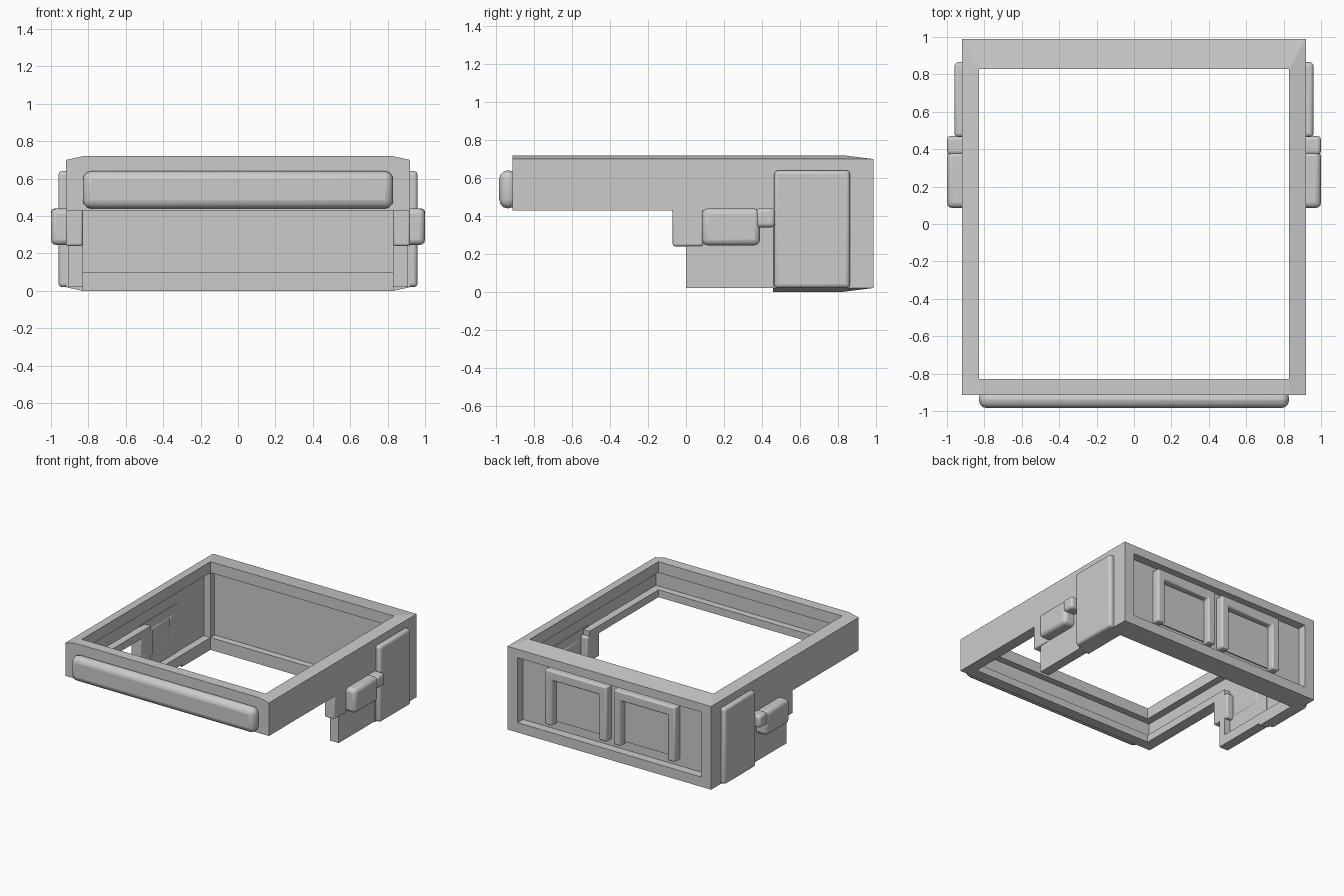
import bpy, bmesh

if "Cube" in bpy.data.objects:
    bpy.data.objects.remove(bpy.data.objects["Cube"])


def finish(name, bm, bevel=0.0, mirror=False):
    bmesh.ops.remove_doubles(bm, verts=bm.verts, dist=1e-5)
    bmesh.ops.recalc_face_normals(bm, faces=bm.faces)
    me = bpy.data.meshes.new(name)
    bm.to_mesh(me)
    bm.free()
    ob = bpy.data.objects.new(name, me)
    bpy.context.collection.objects.link(ob)
    if bevel:
        m = ob.modifiers.new("bevel", "BEVEL")
        m.width = bevel
        m.segments = 3
    if mirror:
        ob.modifiers.new("mirror", "MIRROR")
    bpy.ops.object.select_all(action="DESELECT")
    bpy.context.view_layer.objects.active = ob
    ob.select_set(True)
    bpy.ops.object.shade_smooth_by_angle(angle=0.6)
    return ob


def box(name, x, y, z, bevel=0.0, mirror=False):
    bm = bmesh.new()
    bmesh.ops.create_cube(bm, size=1)
    for v in bm.verts:
        for i, r in enumerate((x, y, z)):
            v.co[i] = r[1] if v.co[i] > 0 else r[0]
    return finish(name, bm, bevel, mirror)


def extrude(name, prof, y0, y1, bevel=0.0, mirror=False):
    """Outline in x, z pulled along y."""
    bm = bmesh.new()
    f = bm.faces.new([bm.verts.new((x, y0, z)) for x, z in prof])
    g = bmesh.ops.extrude_face_region(bm, geom=[f])["geom"]
    for v in g:
        if isinstance(v, bmesh.types.BMVert):
            v.co.y = y1
    return finish(name, bm, bevel, mirror)


def band(name, outer, inner, flat, mirror=False):
    """Open mitred frame: sloped face from outer to inner, flat other side."""
    bm = bmesh.new()
    rows = []
    for o, i in zip(outer, inner):
        rows.append([bm.verts.new(p) for p in
                     (o, i, (i[0], i[1], flat), (o[0], o[1], flat))])
    for a, b in zip(rows, rows[1:]):
        for k in range(4):
            n = (k + 1) % 4
            bm.faces.new((a[k], a[n], b[n], b[k]))
    bm.faces.new(rows[0])
    bm.faces.new(rows[-1][::-1])
    return finish(name, bm, 0, mirror)


X, W = 0.92, 0.83
F = -.915  # front face

# Upper rim: sides, back and front
band("side_top_rim", [(X, F, .70), (X, .99, .70)],
     [(W, F, .72), (W, .83, .72)], .63, mirror=True)
band("back_top_rim", [(-X, .99, .70), (X, .99, .70)],
     [(-W, W, .72), (W, W, .72)], .63)
box("front_top_rim", (-W, W), (F, -W), (.63, .72))

# Channel-shaped rails: outer skin with a bottom flange
box("side_skin", (.89, X), (F, .99), (.43, .66), mirror=True)
box("front_skin", (-.90, .90), (F, -.885), (.43, .66))
box("side_bottom_flange", (W, X), (F, .06), (.43, .49), mirror=True)
box("front_bottom_flange", (-W, W), (F, -W), (.43, .49))

# Rounded bumper across the front
box("front_bumper", (-W, W), (-.985, -.89), (.44, .64), .045)

# Lower U-shaped rim under the back and sides
band("lower_rim", [(-X, .46, .02), (-X, .99, .02), (X, .99, .02), (X, .46, .02)],
     [(-W, .46, 0), (-W, W, 0), (W, W, 0), (W, .46, 0)], .10)

# Thin side walls, corner posts and recessed back panel
box("rear_side_wall", (.89, X), (.46, .99), (.06, .50), mirror=True)
box("corner_post", (W, X), (W, .99), (.06, .67), mirror=True)
box("lower_side_wall", (.885, .91), (0, .48), (.02, .50), mirror=True)
box("lower_side_flange", (W, .91), (0, .47), (.02, .10), mirror=True)
box("lower_side_end", (W, .91), (0, .06), (.02, .26), mirror=True)
box("back_panel", (-.85, .85), (.885, .92), (.05, .68))

# Raised plates on the outside of the side walls
box("side_plate", (.895, .96), (.465, .865), (.02, .64), .02, mirror=True)

# Side latches with their mounting blocks and links
box("latch_block", (W, X), (-.07, .09), (.24, .45), .012, mirror=True)
box("latch_body", (.88, 1.0), (.085, .39), (.245, .44), .03, mirror=True)
box("latch_link", (.88, 1.0), (.37, .47), (.34, .44), .02, mirror=True)

# Pair of arched handles in the back recess, each around a thin plate
a, b, t = .03, .59, .07
arch = [(a, .15), (a, .60), (b, .60), (b, .15), (b - t, .15),
        (b - t, .52), (a + t, .52), (a + t, .15)]
extrude("back_handle", arch, .91, .985, .014, mirror=True)
box("handle_plate", (a + .05, b - .05), (.91, .93), (.17, .55), mirror=True)
